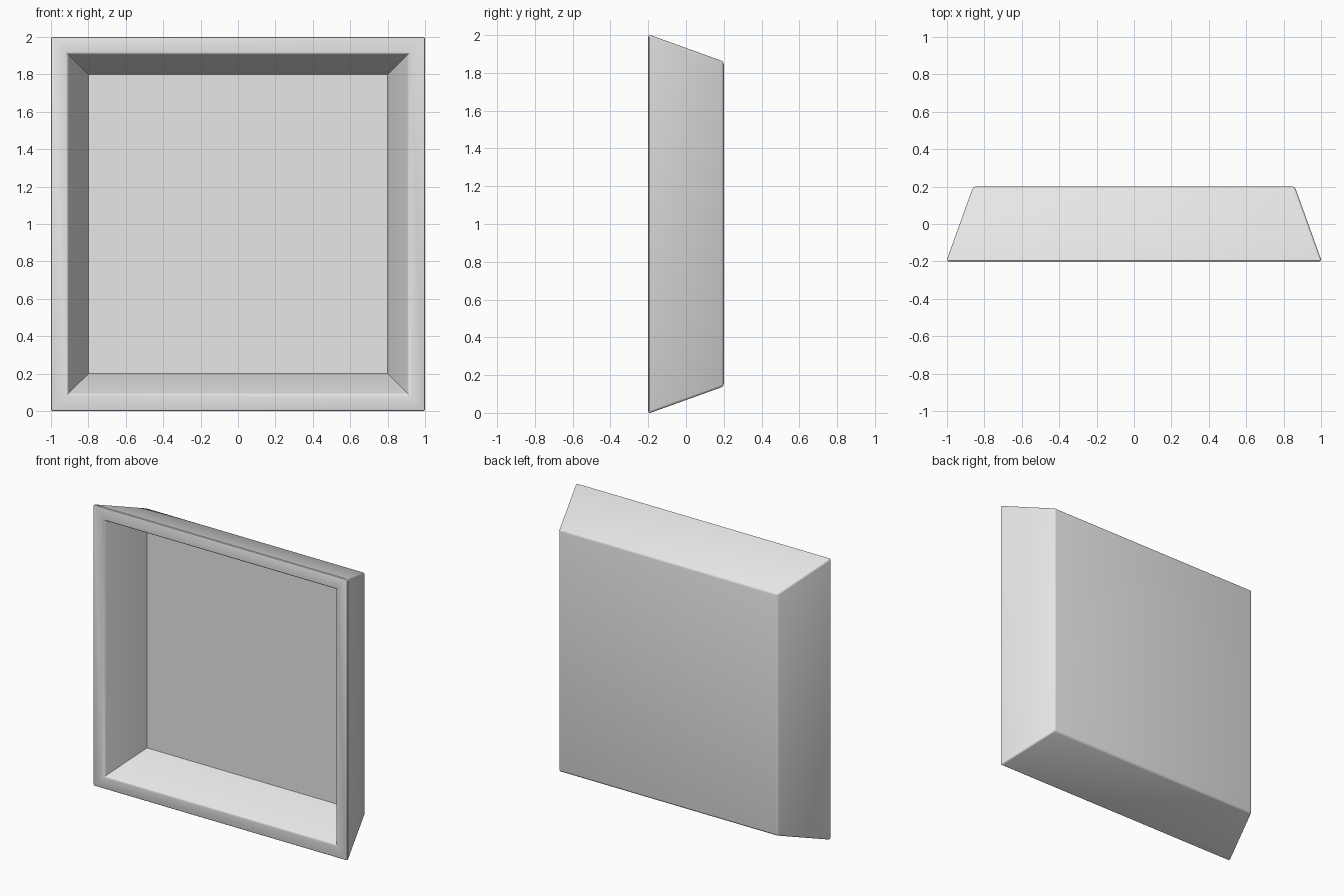
import bpy
import bmesh

cube = bpy.data.objects.get("Cube")
if cube:
    bpy.data.objects.remove(cube, do_unlink=True)

grey = bpy.data.materials.new("plain grey")
grey.use_nodes = True
grey.diffuse_color = (0.8, 0.8, 0.8, 1)
grey.node_tree.nodes["Principled BSDF"].inputs["Base Color"].default_value = (0.8, 0.8, 0.8, 1)

# Square rings from the back panel, round the rim, to the inner floor: (half size, y)
BACK, RIM, OPENING, FLOOR = (0.86, 0.2), (1.004, -0.2), (0.91, -0.2), (0.80, 0.12)
bm = bmesh.new()
weight = bm.edges.layers.float.new("bevel_weight_edge")
rings = [[bm.verts.new((sx * h, y, 1 + sz * h)) for sx, sz in ((-1, -1), (1, -1), (1, 1), (-1, 1))]
         for h, y in (BACK, RIM, OPENING, FLOOR)]
for a, b in zip(rings, rings[1:]):
    for i in range(4):
        j = (i + 1) % 4
        bm.faces.new((a[i], a[j], b[j], b[i]))
bm.faces.new(rings[0])
bm.faces.new(rings[-1])
bmesh.ops.recalc_face_normals(bm, faces=bm.faces)

# Round the outer edges and the lip of the opening; inner corners stay sharp
outer = set(rings[0] + rings[1])
lip = set(rings[2])
for e in bm.edges:
    if set(e.verts) <= outer or set(e.verts) <= lip:
        e[weight] = 1.0

mesh = bpy.data.meshes.new("open_tray")
bm.to_mesh(mesh)
bm.free()
mesh.materials.append(grey)
tray = bpy.data.objects.new("open_tray", mesh)
bpy.context.collection.objects.link(tray)

bevel = tray.modifiers.new("soft_edges", "BEVEL")
bevel.limit_method = "WEIGHT"
bevel.width = 0.013
bevel.segments = 3

bpy.context.view_layer.objects.active = tray
tray.select_set(True)
bpy.ops.object.modifier_apply(modifier=bevel.name)
bpy.ops.object.shade_smooth_by_angle(angle=0.6)
